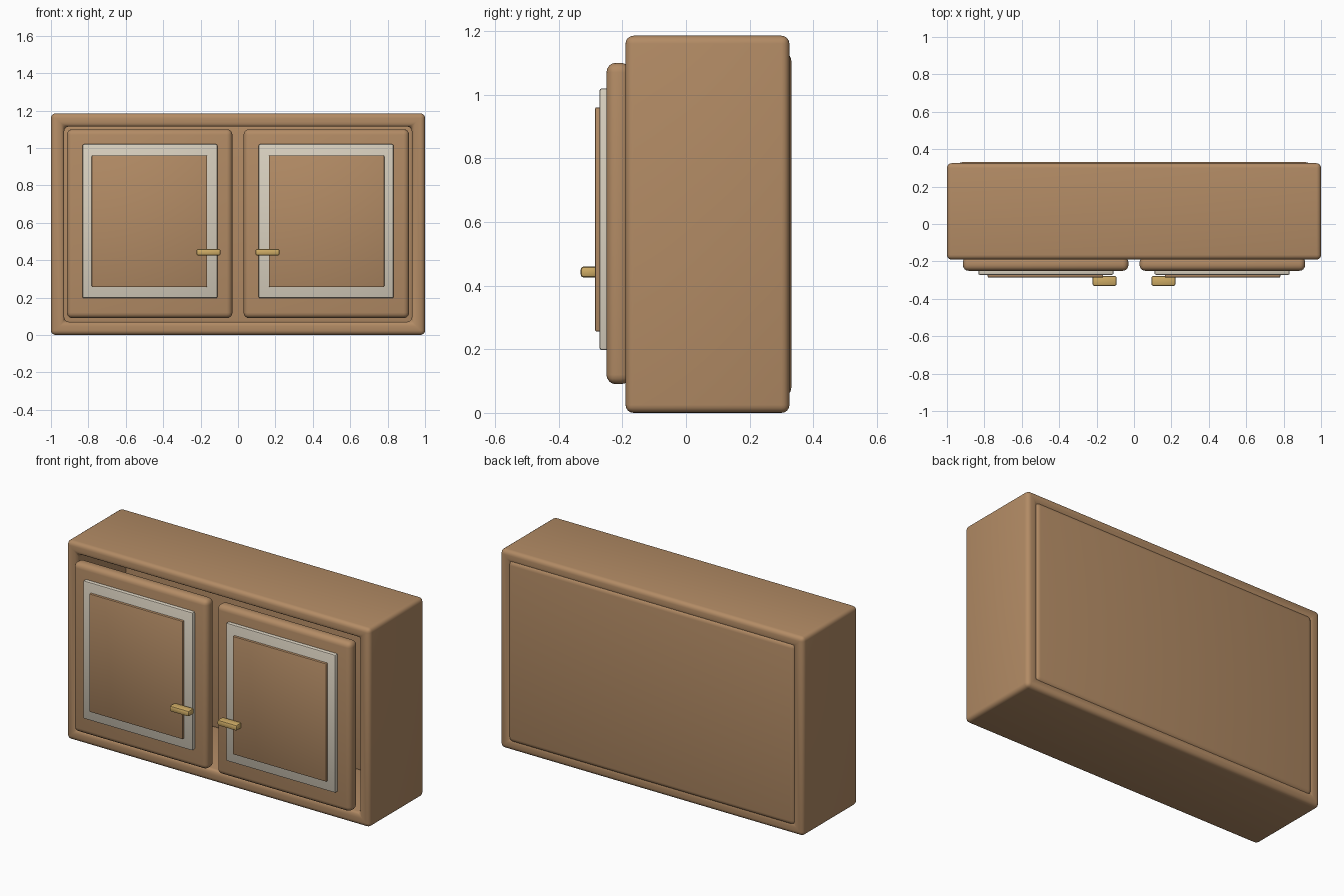
import bpy, bmesh
from mathutils import Vector

if "Cube" in bpy.data.objects:
    bpy.data.objects.remove(bpy.data.objects["Cube"])


def material(name, rgb):
    m = bpy.data.materials.new(name)
    m.diffuse_color = (*rgb, 1)
    m.use_nodes = True
    m.node_tree.nodes["Principled BSDF"].inputs["Base Color"].default_value = m.diffuse_color
    return m


WOOD = material("wood", (0.45, 0.26, 0.13))
CREAM = material("cream", (0.69, 0.63, 0.52))
BRASS = material("brass", (0.62, 0.41, 0.13))


def box(name, lo, hi, mat, bevel, opening=0.0, segments=4):
    """Rounded box; opening > 0 cuts a front-to-back hole leaving that border."""
    lo, hi = Vector(lo), Vector(hi)
    bm = bmesh.new()
    bmesh.ops.create_cube(bm, size=1)
    for v in bm.verts:
        v.co = [(a + b) / 2 + c * (b - a) for a, b, c in zip(lo, hi, v.co)]
    if opening:
        bm.normal_update()
        caps = [f for f in bm.faces if abs(f.normal.y) > 0.9]
        bmesh.ops.inset_individual(bm, faces=caps, thickness=opening)
        rims = [e for f in caps for e in f.edges]
        bmesh.ops.delete(bm, geom=caps, context='FACES_ONLY')
        bmesh.ops.bridge_loops(bm, edges=rims)
    bmesh.ops.recalc_face_normals(bm, faces=bm.faces)
    sharp = [e for e in bm.edges if e.calc_face_angle(0) > 0.5]
    bmesh.ops.bevel(bm, geom=sharp, offset=bevel, segments=segments,
                    profile=0.5, affect='EDGES', clamp_overlap=True)
    mesh = bpy.data.meshes.new(name)
    bm.to_mesh(mesh)
    bm.free()
    mesh.materials.append(mat)
    ob = bpy.data.objects.new(name, mesh)
    bpy.context.collection.objects.link(ob)
    bpy.ops.object.select_all(action='DESELECT')
    ob.select_set(True)
    bpy.context.view_layer.objects.active = ob
    bpy.ops.object.shade_smooth_by_angle(angle=0.6)
    return ob


# Carcass and back panel
box("carcass", (-1, -0.19, 0), (1, 0.325, 1.185), WOOD, 0.025, opening=0.1)
box("back_panel", (-0.945, 0.27, 0.05), (0.945, 0.331, 1.135), WOOD, 0.029)

# Doors with stepped trim, raised panel and handle
for side, s in (("left", -1), ("right", 1)):
    def part(name, x0, x1, y0, y1, z0, z1, mat, bevel, segments=4):
        a, b = sorted((s * x0, s * x1))
        box(f"{side}_{name}", (a, y0, z0), (b, y1, z1), mat, bevel, segments=segments)

    part("door", 0.03, 0.915, -0.25, -0.175, 0.09, 1.1, WOOD, 0.03)
    part("door_trim", 0.11, 0.832, -0.272, -0.235, 0.197, 1.02, CREAM, 0.008, 2)
    part("door_panel", 0.165, 0.782, -0.286, -0.255, 0.256, 0.96, WOOD, 0.005, 2)
    part("handle", 0.093, 0.222, -0.331, -0.278, 0.425, 0.46, BRASS, 0.01, 2)
